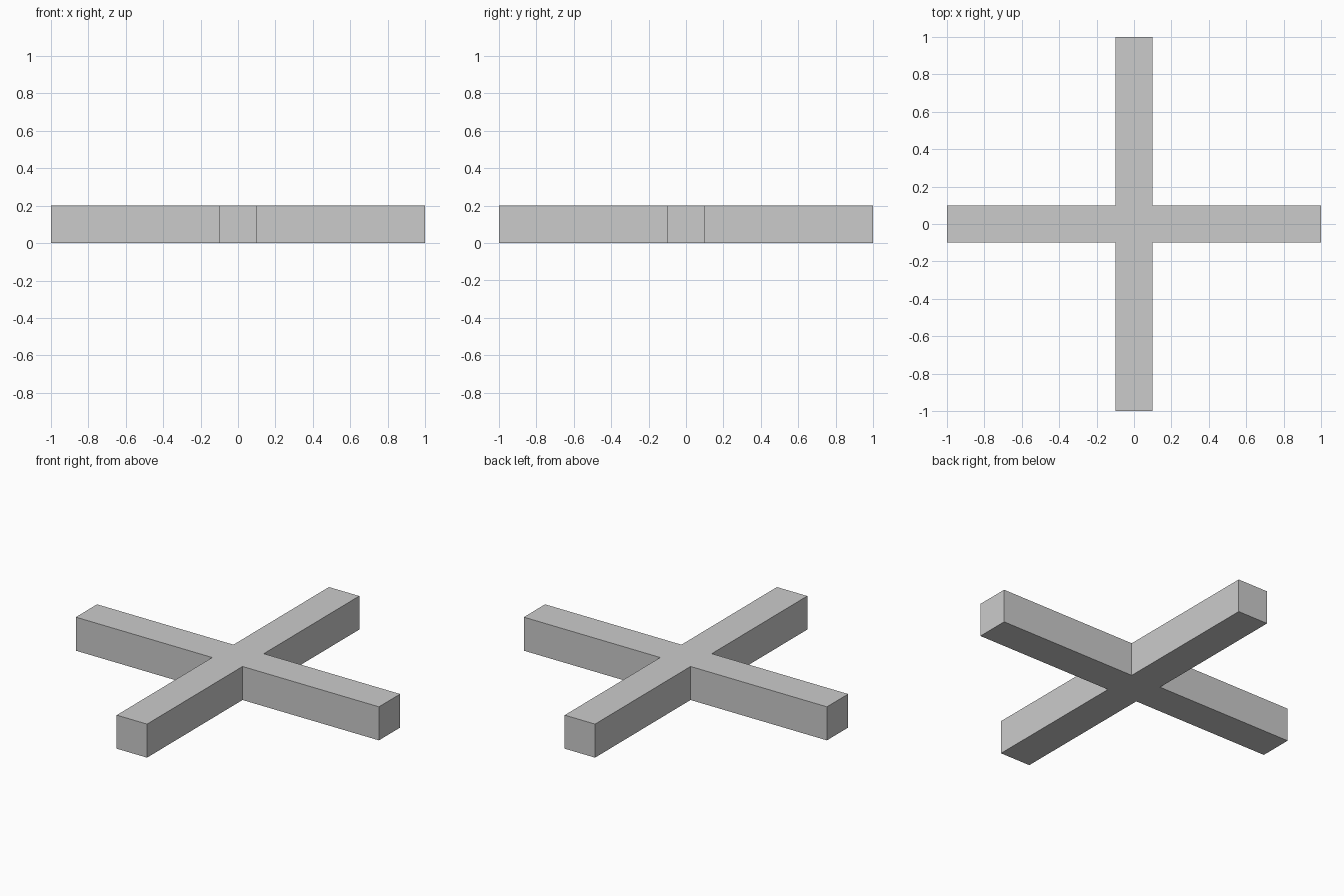
import bpy, bmesh
from mathutils import Matrix

if "Cube" in bpy.data.objects:
    bpy.data.objects.remove(bpy.data.objects["Cube"])

HALF_LENGTH, HALF_WIDTH, HEIGHT = 1.0, 0.1, 0.2

# Cross outline: one arm's three corners, turned through four quarters
arm = [(HALF_WIDTH, -HALF_WIDTH), (HALF_LENGTH, -HALF_WIDTH), (HALF_LENGTH, HALF_WIDTH)]
outline = []
for quarter in range(4):
    for x, y in arm:
        for _ in range(quarter):
            x, y = -y, x
        outline.append((x, y, 0))

# Extrude the outline into a solid cross
bm = bmesh.new()
base = bm.faces.new([bm.verts.new(p) for p in outline])
top = bmesh.ops.extrude_face_region(bm, geom=[base], use_keep_orig=True)["geom"]
bmesh.ops.translate(bm, vec=(0, 0, HEIGHT),
                    verts=[g for g in top if isinstance(g, bmesh.types.BMVert)])
bmesh.ops.recalc_face_normals(bm, faces=bm.faces)

mesh = bpy.data.meshes.new("cross_beam")
bm.to_mesh(mesh)
bm.free()
bpy.context.collection.objects.link(bpy.data.objects.new("cross_beam", mesh))
